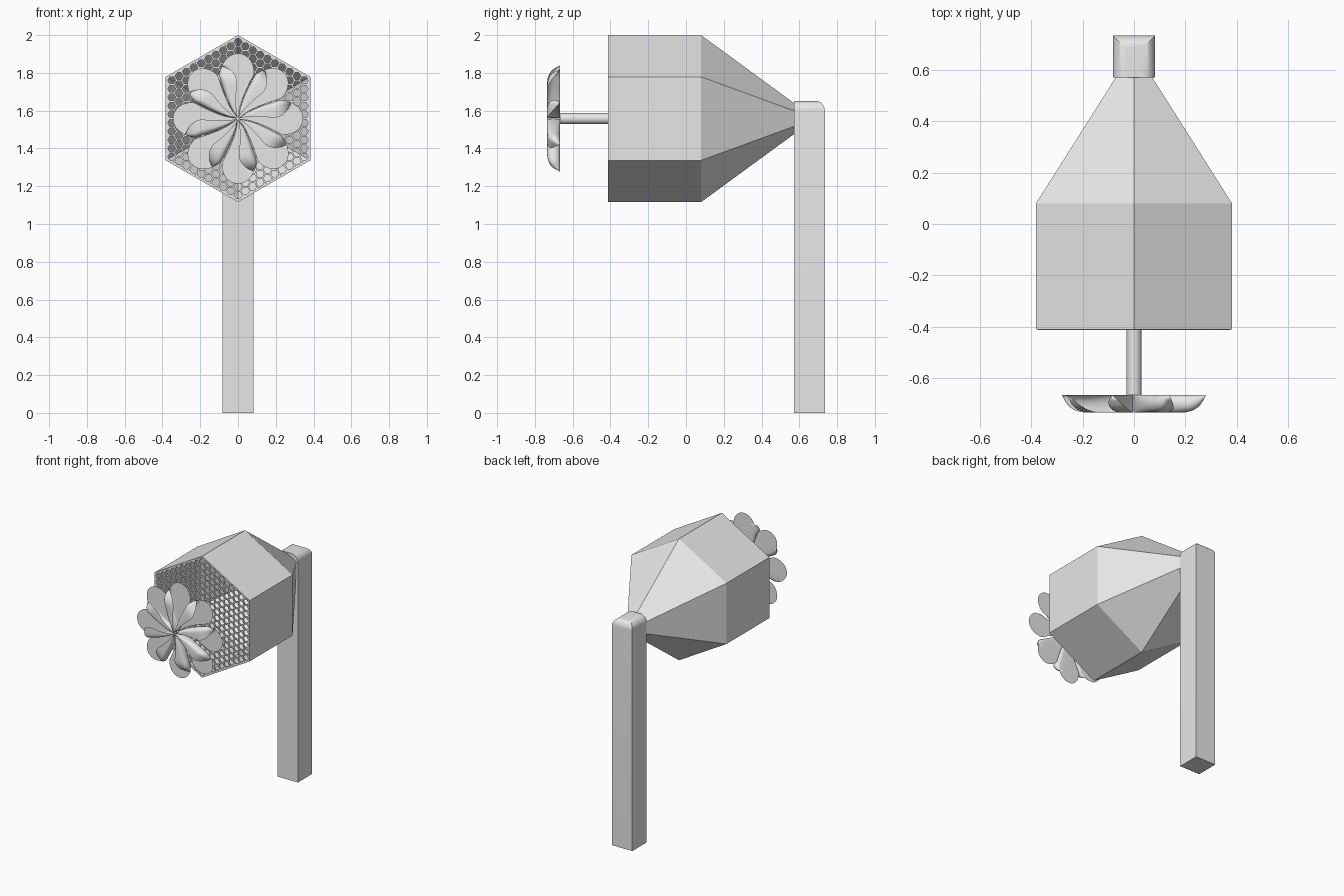
import bpy, bmesh, math
from mathutils import Vector

cube = bpy.data.objects.get("Cube")
if cube:
    bpy.data.objects.remove(cube, do_unlink=True)

AXIS_Z = 1.558      # height of the rotor axis
HEX_R = 0.442       # housing corner radius
FRONT_Y = -0.412
ROTOR_Y = -0.667
ROLL = 0.068        # forward depth of a blade's curl

grey = bpy.data.materials.new("plain_grey")
grey.use_nodes = True
grey.diffuse_color = (0.8, 0.8, 0.8, 1)
grey.node_tree.nodes["Principled BSDF"].inputs["Base Color"].default_value = (0.8, 0.8, 0.8, 1)


def finish(bm, name, smooth_angle=None, recalc=True):
    if recalc:
        bmesh.ops.recalc_face_normals(bm, faces=bm.faces)
    mesh = bpy.data.meshes.new(name)
    bm.to_mesh(mesh)
    bm.free()
    mesh.materials.append(grey)
    if smooth_angle:
        mesh.polygons.foreach_set("use_smooth", [True] * len(mesh.polygons))
        mesh.set_sharp_from_angle(angle=math.radians(smooth_angle))
    obj = bpy.data.objects.new(name, mesh)
    bpy.context.collection.objects.link(obj)
    return obj


def ring(bm, radius, y, sides=6, start=90, cx=0, cz=AXIS_Z):
    verts = []
    for i in range(sides):
        a = math.radians(start) + math.tau * i / sides
        verts.append(bm.verts.new((cx + radius * math.cos(a), y, cz + radius * math.sin(a))))
    return verts


def bridge(bm, a, b):
    n = len(a)
    for i in range(n):
        j = (i + 1) % n
        bm.faces.new((a[i], a[j], b[j], b[i]))


# Hollow hexagonal housing with a tapered tail
bm = bmesh.new()
rings = [ring(bm, r, y) for r, y in ((HEX_R, FRONT_Y), (HEX_R, 0.08), (0.08, 0.575))]
for a, b in zip(rings, rings[1:]):
    bridge(bm, a, b)
housing = finish(bm, "housing")
shell = housing.modifiers.new("shell", "SOLIDIFY")
shell.thickness = 0.014
shell.offset = -1

# Honeycomb grille, trimmed to the housing
bm = bmesh.new()
cell = 0.026
row = cell * math.sqrt(3)
for i in range(-12, 13):
    for j in range(-12, 13):
        cx = i * cell * 1.5
        cz = AXIS_Z + (j + 0.5 * (i % 2)) * row
        if math.hypot(cx, cz - AXIS_Z) < HEX_R + cell:
            bridge(bm, ring(bm, cell, FRONT_Y + 0.004, start=0, cx=cx, cz=cz),
                   ring(bm, cell * 0.8, FRONT_Y + 0.004, start=0, cx=cx, cz=cz))
bmesh.ops.remove_doubles(bm, verts=bm.verts, dist=0.0005)
for k in range(6):
    a = math.tau * k / 6
    n = Vector((math.cos(a), 0, math.sin(a)))
    apothem = HEX_R * math.cos(math.pi / 6) - 0.008
    bmesh.ops.bisect_plane(bm, geom=bm.verts[:] + bm.edges[:] + bm.faces[:],
                           plane_co=Vector((0, 0, AXIS_Z)) + n * apothem,
                           plane_no=n, clear_outer=True)
grille = finish(bm, "honeycomb_grille")
depth = grille.modifiers.new("depth", "SOLIDIFY")
depth.thickness = 0.012
depth.offset = 0

# Square post with three rounded top edges
bm = bmesh.new()
bmesh.ops.create_cube(bm, size=1)
for v in bm.verts:
    v.co = Vector((v.co.x * 0.164, 0.653 + v.co.y * 0.164, (v.co.z + 0.5) * 1.652))
top = [e for e in bm.edges if all(v.co.z > 1 for v in e.verts)
       and not all(v.co.y < 0.6 for v in e.verts)]
bmesh.ops.bevel(bm, geom=top, offset=0.052, segments=8, profile=0.5, affect="EDGES")
finish(bm, "post", 35)

# Round rotor shaft
bm = bmesh.new()
ends = [ring(bm, 0.029, y, sides=32) for y in (ROTOR_Y, FRONT_Y + 0.01)]
bridge(bm, *ends)
for end in ends:
    bm.faces.new(end)
finish(bm, "rotor_shaft", 35)


def blade_section(r):
    """Points (sideways, forward) across a blade at radius r: flat, roll, flap."""
    if r < 0.23:
        half = 0.4 * r
    else:
        half = 0.092 * math.sqrt(max(0, 1 - ((r - 0.23) / 0.115) ** 2))
    height = ROLL
    if r > 0.19:
        height *= math.sqrt(max(0, 1 - ((r - 0.19) / 0.085) ** 2))
    bulge = min(0.03, 0.4 * half) * height / ROLL
    points = [(-half + (2 * half - bulge) * i / 4, 0) for i in range(4)]
    for i in range(11):
        a = -math.pi / 2 + math.pi * i / 10
        points.append((half - bulge + bulge * math.cos(a), height * (1 + math.sin(a)) / 2))
    flap = 0.7 * half * height / ROLL
    points += [(half - bulge - flap * i / 2, height) for i in (1, 2)]
    return points


# Eight curled pinwheel blades
TIP = 0.345
STEPS = 28
for k in range(8):
    bm = bmesh.new()
    rows = []
    for s in range(STEPS + 1):
        r = 0.006 + (TIP - 0.007) * math.sin(math.pi / 2 * s / STEPS)
        a = math.tau * k / 8 + 0.3 * (1 - r / TIP) ** 2
        rows.append([bm.verts.new((r * math.cos(a) - t * math.sin(a), ROTOR_Y - f,
                                   AXIS_Z + r * math.sin(a) + t * math.cos(a)))
                     for t, f in blade_section(r)])
    for p, q in zip(rows, rows[1:]):
        for i in range(len(p) - 1):
            bm.faces.new((p[i], p[i + 1], q[i + 1], q[i]))
    bmesh.ops.remove_doubles(bm, verts=bm.verts, dist=0.00005)
    finish(bm, "blade_%d" % (k + 1), 50)
